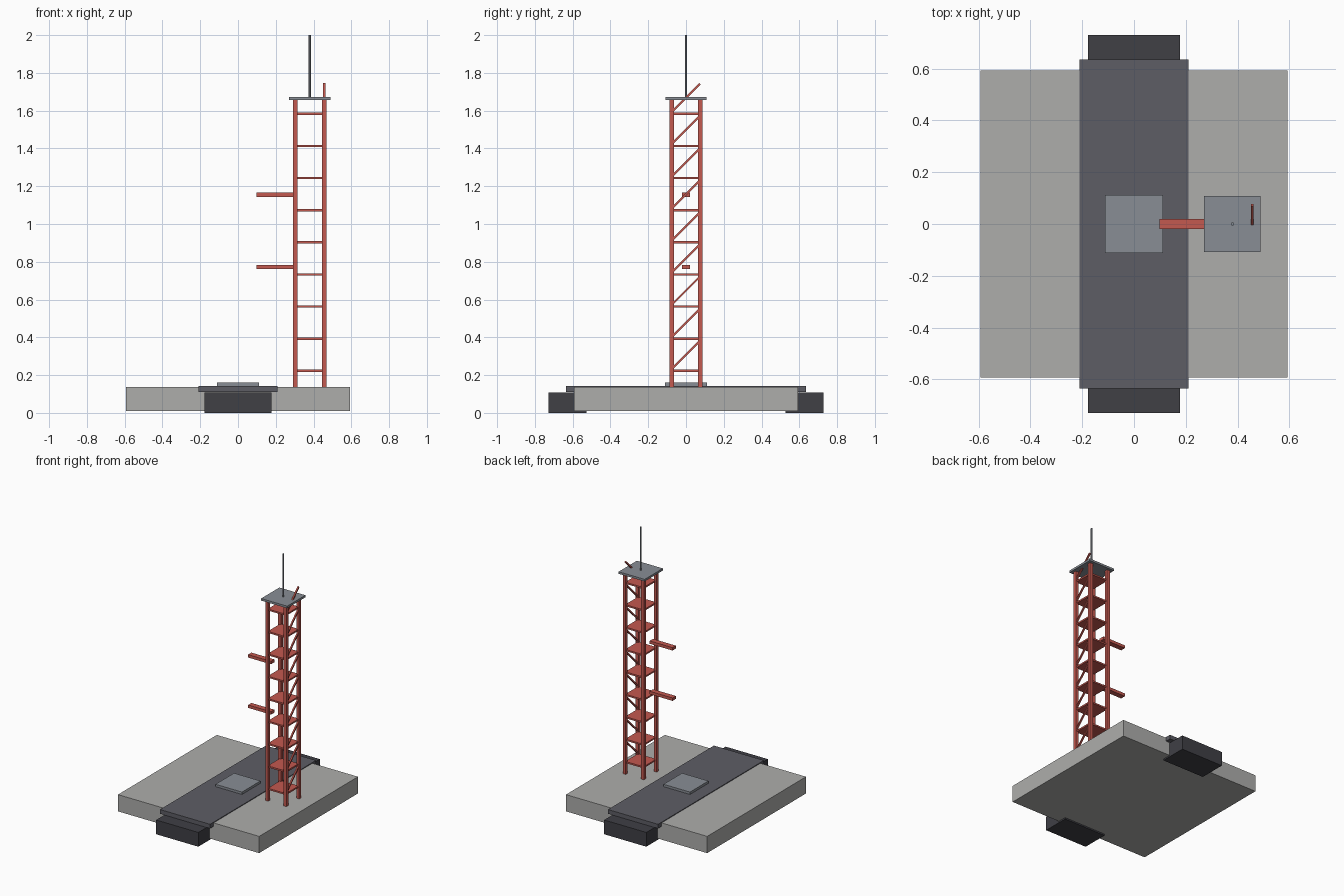
import bpy
from math import radians

if "Cube" in bpy.data.objects:
    bpy.data.objects.remove(bpy.data.objects["Cube"])


def material(name, rgb):
    m = bpy.data.materials.new(name)
    m.diffuse_color = (*rgb, 1)
    m.use_nodes = True
    m.node_tree.nodes["Principled BSDF"].inputs["Base Color"].default_value = m.diffuse_color
    return m


RED = material("red_steel", (0.55, 0.10, 0.08))
CONCRETE = material("concrete", (0.42, 0.42, 0.41))
DARK = material("dark_deck", (0.11, 0.11, 0.13))
BLACK = material("dark_trench", (0.05, 0.05, 0.06))
STEEL = material("grey_steel", (0.25, 0.27, 0.30))


def box(name, center, size, mat, rot_x=0):
    bpy.ops.mesh.primitive_cube_add(size=1, location=center, rotation=(rot_x, 0, 0))
    o = bpy.context.object
    o.name = name
    o.scale = size
    bpy.ops.object.transform_apply(location=False, rotation=False, scale=True)
    o.data.materials.append(mat)
    return o


# Ground pad, deck strip and launch plate
box("pad", (0, 0, 0.074), (1.185, 1.185, 0.127), CONCRETE)
box("deck", (0, 0, 0.127), (0.42, 1.27, 0.032), DARK)
box("launch_plate", (0, 0, 0.151), (0.222, 0.222, 0.02), STEEL)

# Trench outlets at both ends of the deck
for name, s in (("front_outlet", -1), ("back_outlet", 1)):
    box(name, (0, s * 0.627, 0.054), (0.354, 0.203, 0.108), BLACK)

# Tower legs
TX, HALF = 0.38, 0.0765
for sx in (-1, 1):
    for sy in (-1, 1):
        box("tower_leg", (TX + sx * HALF, sy * HALF, 0.9), (0.024, 0.024, 1.525), RED)

# Tower floors with a diagonal brace above each on the right side
for i in range(9):
    z = 0.223 + 0.17 * i
    box("tower_floor", (TX, 0, z), (0.153, 0.153, 0.012), RED)
    box("diagonal_brace", (TX + HALF, 0, z + 0.085), (0.011, 0.21, 0.011), RED, radians(45))

# Service arms
for z in (0.773, 1.155):
    box("service_arm", (0.195, 0, z), (0.192, 0.04, 0.022), RED)

# Top platform and mast
box("top_platform", (TX, 0, 1.664), (0.218, 0.218, 0.016), STEEL)
bpy.ops.mesh.primitive_cylinder_add(vertices=8, radius=0.0065, depth=0.332, location=(TX, 0, 1.834))
mast = bpy.context.object
mast.name = "mast"
mast.data.materials.append(STEEL)
